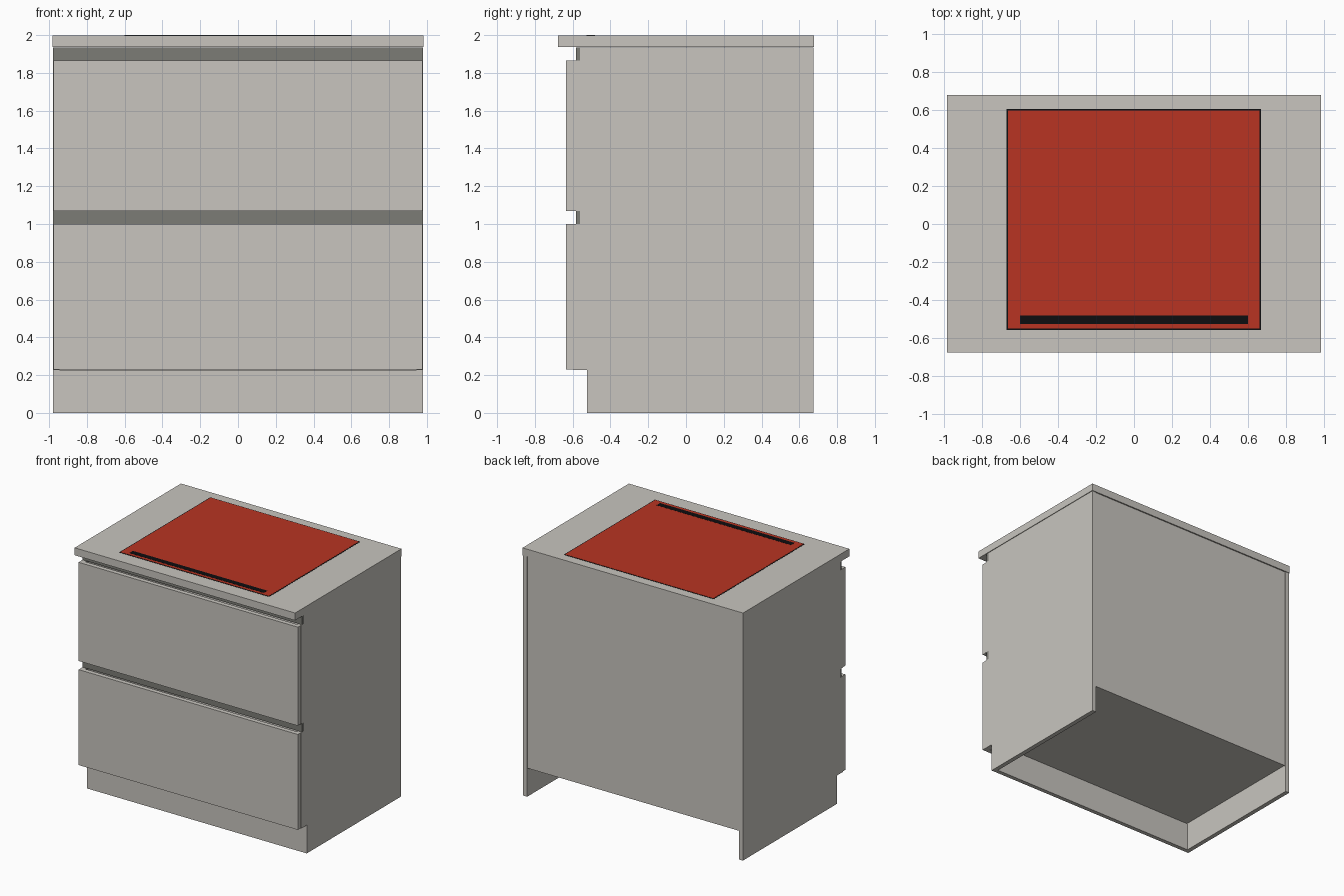
import bpy
import bmesh

cube = bpy.data.objects.get("Cube")
if cube:
    bpy.data.objects.remove(cube, do_unlink=True)


def material(name, rgb):
    mat = bpy.data.materials.new(name)
    mat.use_nodes = True
    mat.diffuse_color = (*rgb, 1)
    mat.node_tree.nodes["Principled BSDF"].inputs["Base Color"].default_value = (*rgb, 1)
    return mat


grey = material("warm_grey", (0.58, 0.56, 0.52))
dark = material("dark_grey", (0.2, 0.2, 0.18))
red = material("red_glass", (0.48, 0.034, 0.016))
black = material("black", (0.004, 0.004, 0.005))


def finish(name, bm, mat):
    bmesh.ops.recalc_face_normals(bm, faces=bm.faces)
    mesh = bpy.data.meshes.new(name)
    bm.to_mesh(mesh)
    bm.free()
    mesh.materials.append(mat)
    obj = bpy.data.objects.new(name, mesh)
    bpy.context.collection.objects.link(obj)
    return obj


def box(name, xs, ys, zs, mat):
    """Box spanning the given (low, high) ranges."""
    bm = bmesh.new()
    bmesh.ops.create_cube(bm, size=1)
    for v in bm.verts:
        v.co = [r[0] if c < 0 else r[1] for c, r in zip(v.co, (xs, ys, zs))]
    return finish(name, bm, mat)


def extruded_panel(name, profile, x, thickness, mat):
    """Panel with a (y, z) outline, extruded along x."""
    bm = bmesh.new()
    face = bm.faces.new([bm.verts.new((x, y, z)) for y, z in profile])
    new = bmesh.ops.extrude_face_region(bm, geom=[face])["geom"]
    verts = [g for g in new if isinstance(g, bmesh.types.BMVert)]
    bmesh.ops.translate(bm, verts=verts, vec=(thickness, 0, 0))
    return finish(name, bm, mat)


half = 0.98          # half width of the cabinet
board = 0.036        # board thickness
inner = half - board
front, channel, kick, back = -0.597, -0.56, -0.49, 0.675
floor_z, under_top = 0.228, 1.935
channels = {"middle": (1.0, 1.07), "upper": (1.865, under_top)}

# Side panels, cut out for the toe kick and the two grip channels
mid_low, mid_high = channels["middle"]
up_low = channels["upper"][0]
outline = [(back, 0), (kick, 0), (kick, floor_z), (front, floor_z),
           (front, mid_low), (channel, mid_low), (channel, mid_high),
           (front, mid_high), (front, up_low), (channel, up_low),
           (channel, under_top), (back, under_top)]
extruded_panel("left_side_panel", outline, inner, board, grey)
extruded_panel("right_side_panel", outline, -half, board, grey)

# Carcass boards
box("bottom_panel", (-inner, inner), (front, 0.66), (floor_z + 0.005, floor_z + board), grey)
box("back_panel", (-inner, inner), (0.66, 0.67), (floor_z, under_top), grey)
box("plinth", (-half, half), (kick - 0.034, kick), (0, floor_z), grey)

# Drawer fronts and the dark grip rails above them
fronts = {"lower": (floor_z + 0.003, mid_low), "upper": (mid_high, up_low)}
for name, zs in fronts.items():
    box(name + "_drawer_front", (-0.977, 0.977), (-0.634, front), zs, grey)
for name, zs in channels.items():
    box(name + "_grip_rail", (-half, half), (-0.583, channel), zs, dark)

# Worktop and hob
box("worktop", (-0.983, 0.983), (-0.677, 0.678), (under_top + 0.002, 1.997), grey)
box("hob_rim", (-0.67, 0.667), (-0.557, 0.604), (1.995, 1.9982), black)
box("hob_glass", (-0.663, 0.66), (-0.55, 0.597), (1.996, 1.9992), red)
box("hob_control_strip", (-0.6, 0.6), (-0.527, -0.482), (1.996, 2.0), black)
